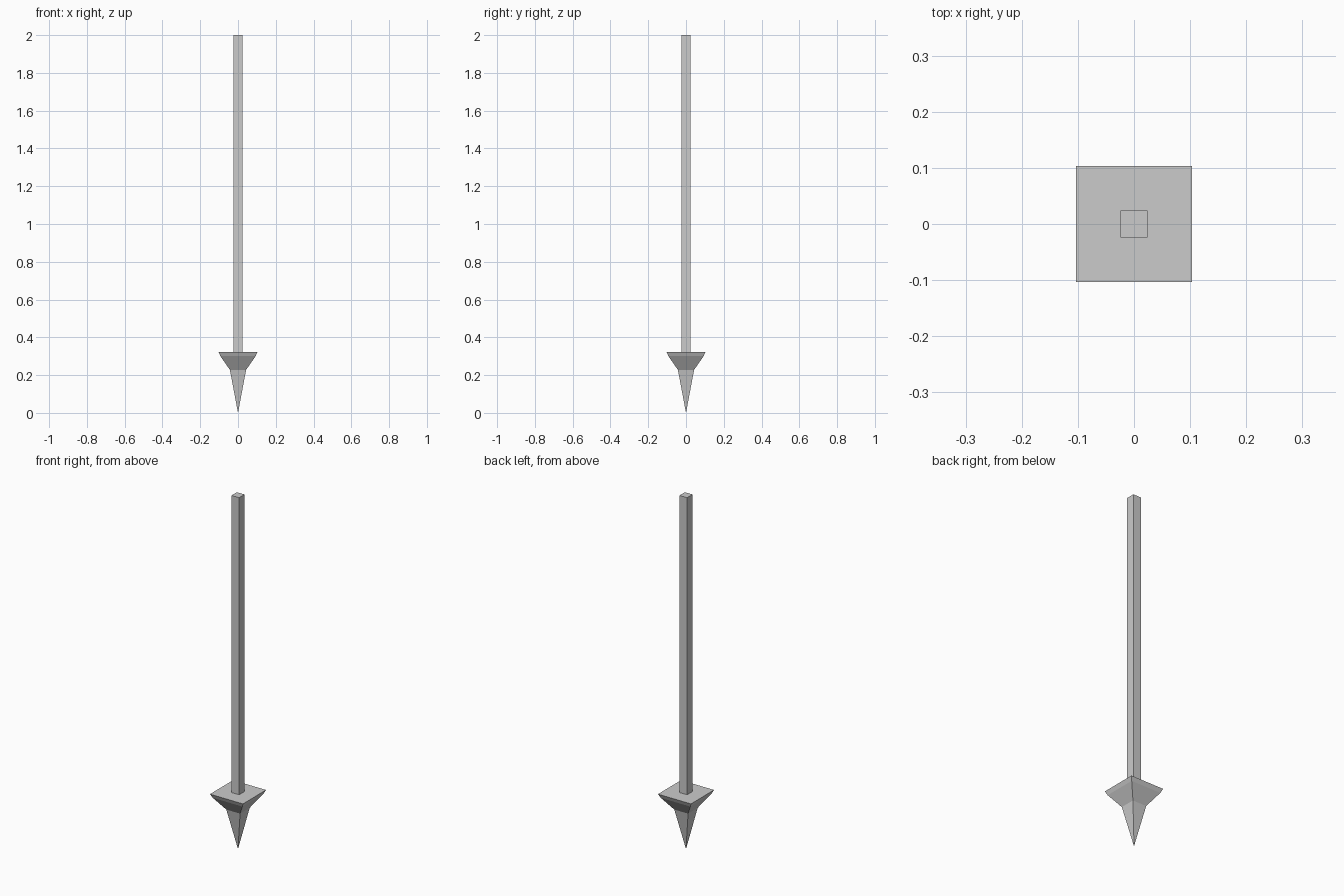
import bpy, bmesh

if "Cube" in bpy.data.objects:
    bpy.data.objects.remove(bpy.data.objects["Cube"])


def square_loft(name, profile):
    """Loft square rings given as (half width, z); half width 0 makes a point."""
    bm = bmesh.new()
    rings = []
    for h, z in profile:
        corners = [(0, 0)] if h == 0 else [(-h, -h), (h, -h), (h, h), (-h, h)]
        rings.append([bm.verts.new((x, y, z)) for x, y in corners])
    for low, high in zip(rings, rings[1:]):
        for i in range(4):
            j = (i + 1) % 4
            if len(low) == 1:
                bm.faces.new((low[0], high[j], high[i]))
            else:
                bm.faces.new((low[i], low[j], high[j], high[i]))
    # Close the flat ends
    for ring in (rings[0], rings[-1]):
        if len(ring) == 4:
            bm.faces.new(ring)
    bmesh.ops.recalc_face_normals(bm, faces=bm.faces)
    mesh = bpy.data.meshes.new(name)
    bm.to_mesh(mesh)
    bm.free()
    obj = bpy.data.objects.new(name, mesh)
    bpy.context.collection.objects.link(obj)
    return obj


# Pointed head with flared top
square_loft("spear_head", [(0, 0), (0.043, 0.228), (0.093, 0.30), (0.103, 0.322)])

# Long square shaft
square_loft("shaft", [(0.024, 0.322), (0.024, 2.0)])
